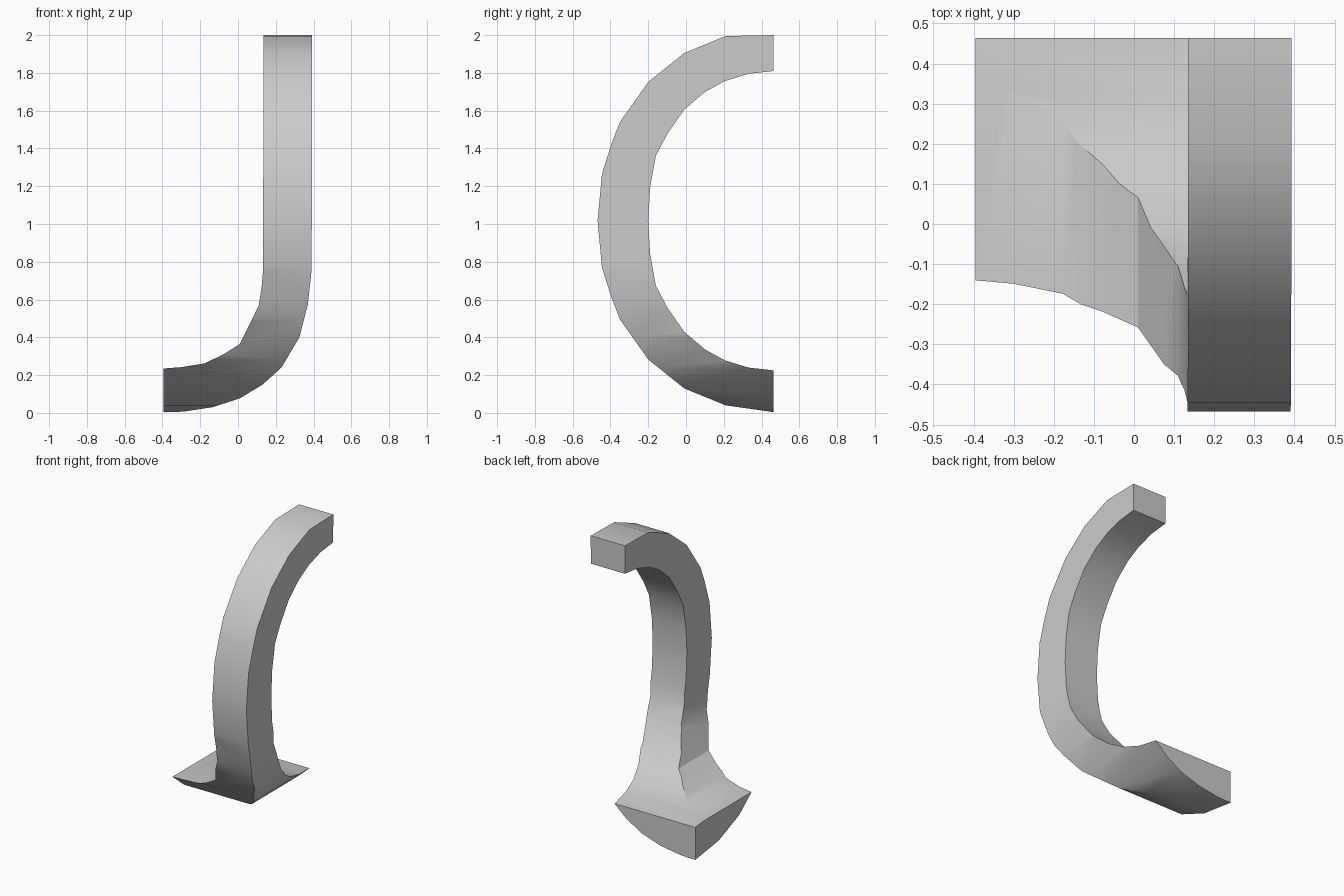
import bpy
import bmesh
from math import radians

default = bpy.data.objects.get("Cube")
if default:
    bpy.data.objects.remove(default, do_unlink=True)

grey = bpy.data.materials.new("plain grey")
grey.use_nodes = True
colour = (0.6, 0.6, 0.6, 1)
grey.diffuse_color = colour
grey.node_tree.nodes["Principled BSDF"].inputs["Base Color"].default_value = colour


def extrude_profile(name, points, place, axis, half=0.7):
    """Extrude a closed outline by half to both sides along an axis."""
    bm = bmesh.new()
    start = [0, 0, 0]
    start[axis] = -half
    step = [0, 0, 0]
    step[axis] = 2 * half
    verts = [bm.verts.new(place(a, b)) for a, b in points]
    bmesh.ops.translate(bm, verts=verts, vec=start)
    face = bm.faces.new(verts)
    result = bmesh.ops.extrude_face_region(bm, geom=[face], use_keep_orig=True)
    moved = [v for v in result["geom"] if isinstance(v, bmesh.types.BMVert)]
    bmesh.ops.translate(bm, verts=moved, vec=step)
    bmesh.ops.recalc_face_normals(bm, faces=bm.faces)
    mesh = bpy.data.meshes.new(name)
    bm.to_mesh(mesh)
    bm.free()
    mesh.materials.append(grey)
    obj = bpy.data.objects.new(name, mesh)
    bpy.context.collection.objects.link(obj)
    return obj


# Side outline: a C shape, mirrored about its middle height
def mirrored(lower):
    upper = [(y, min(2.0, 2.035 - z)) for y, z in reversed(lower[:-1])]
    return lower + upper


outer = mirrored([(.464, .004), (.21, .04), (-.01, .13), (-.2, .283), (-.35, .495),
                  (-.397, .617), (-.445, .77), (-.468, 1.017)])
inner = mirrored([(.464, .225), (.33, .24), (.206, .278), (.1, .336), (-.01, .43),
                  (-.1, .56), (-.16, .675), (-.19, .84), (-.2, 1.017)])
side_outline = outer + inner[::-1]

# Front outline: a J shape with a straight upright
j_outer = [(-.395, 0), (-.28, .008), (-.135, .03), (.01, .077), (.13, .15),
           (.23, .24), (.325, .4), (.37, .575), (.39, .76), (.393, 2.2)]
j_inner = [(-.395, .235), (-.3, .242), (-.177, .262), (-.077, .31), (.01, .365),
           (.07, .485), (.11, .57), (.125, .665), (.133, .76), (.135, 2.2)]
front_outline = j_outer + j_inner[::-1]

# The curved bracket is the volume common to both outlines
bracket = extrude_profile("curved_bracket", side_outline, lambda y, z: (0, y, z), 0)
cutter = extrude_profile("front_cutter", front_outline, lambda x, z: (x, 0, z), 1)
cutter.hide_render = True

cut = bracket.modifiers.new("common volume", "BOOLEAN")
cut.operation = "INTERSECT"
cut.solver = "EXACT"
cut.object = cutter

bpy.ops.object.select_all(action="DESELECT")
bpy.context.view_layer.objects.active = bracket
bracket.select_set(True)
bpy.ops.object.modifier_apply(modifier=cut.name)
bpy.data.objects.remove(cutter, do_unlink=True)
bpy.ops.object.shade_smooth_by_angle(angle=radians(30))
